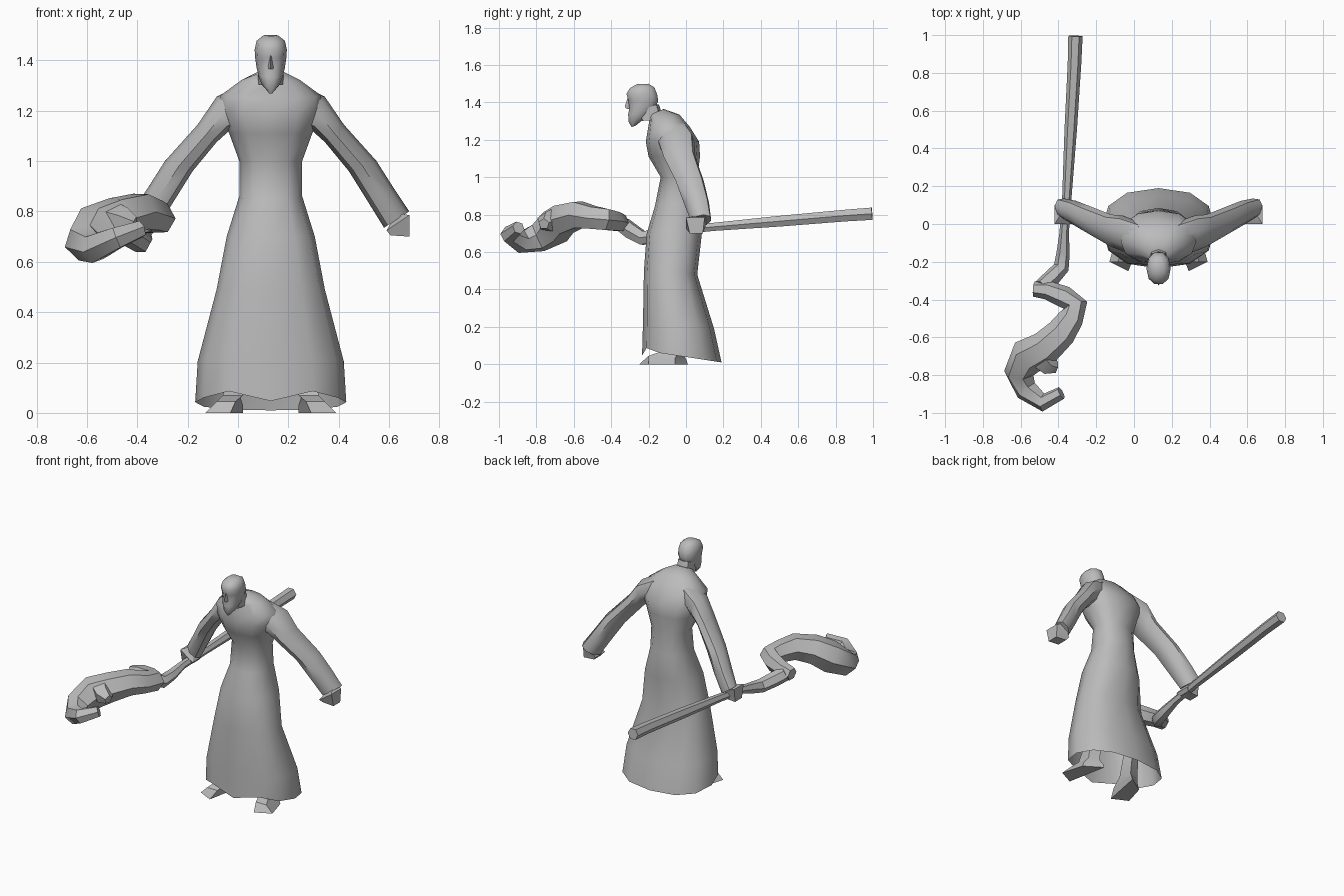
import bpy, bmesh, math
from mathutils import Vector

CX = 0.13  # the figure's own centre line
grey = bpy.data.materials.new("plain grey")
grey.diffuse_color = (0.5, 0.5, 0.5, 1)


def loft(name, rings, cap_start=True, cap_end=True, angle=50):
    """Skin a list of equal-length point rings."""
    bm = bmesh.new()
    loops = [[bm.verts.new(p) for p in r] for r in rings]
    n = len(loops[0])
    for a, b in zip(loops, loops[1:]):
        for i in range(n):
            j = (i + 1) % n
            bm.faces.new((a[i], a[j], b[j], b[i]))
    if cap_start:
        bm.faces.new(loops[0][::-1])
    if cap_end:
        bm.faces.new(loops[-1])
    bmesh.ops.recalc_face_normals(bm, faces=bm.faces)
    me = bpy.data.meshes.new(name)
    bm.to_mesh(me)
    bm.free()
    me.materials.append(grey)
    ob = bpy.data.objects.new(name, me)
    bpy.context.collection.objects.link(ob)
    bpy.context.view_layer.objects.active = ob
    ob.select_set(True)
    bpy.ops.object.shade_smooth_by_angle(angle=math.radians(angle))
    ob.select_set(False)
    return ob


def oval(half, yf, yb, zf, zb, n=12, power=0.85, cx=CX):
    """Tilted oval ring, given its front and back depth and height."""
    pts = []
    for i in range(n):
        a = 2 * math.pi * i / n
        c, s = math.cos(a), math.sin(a)
        x = math.copysign(abs(c) ** power, c)
        t = 0.5 + 0.5 * math.copysign(abs(s) ** power, s)
        pts.append((cx + half * x, yf + (yb - yf) * t, zf + (zb - zf) * t))
    return pts


def tube(name, path, n=6):
    """Skin along (x, y, z, radius) points, rings kept square to the path."""
    pts = [Vector(p[:3]) for p in path]
    rings, side = [], Vector((1, 0, 0))
    for i, p in enumerate(pts):
        d = (pts[min(i + 1, len(pts) - 1)] - pts[max(i - 1, 0)]).normalized()
        side = (side - d * side.dot(d)).normalized()
        up = d.cross(side)
        r = path[i][3]
        rings.append([p + r * (side * math.cos(2 * math.pi * k / n)
                               + up * math.sin(2 * math.pi * k / n)) for k in range(n)])
    return loft(name, rings, angle=45)


def both_sides(name, rings, **kw):
    """Build a part and its mirror image about the body centre."""
    loft("left_" + name, rings, **kw)
    loft("right_" + name, [[(2 * CX - p[0], p[1], p[2]) for p in r] for r in rings], **kw)


# Robe: skirt, waist, chest and collar; the hem stays open
robe = [oval(*r) for r in [
    (0.30, -0.235, 0.19, 0.075, 0.01),
    (0.29, -0.23, 0.15, 0.22, 0.19),
    (0.215, -0.225, 0.06, 0.50, 0.48),
    (0.175, -0.21, 0.085, 0.70, 0.70),
    (0.125, -0.165, 0.08, 0.85, 0.87),
    (0.125, -0.135, 0.06, 1.00, 1.00),
    (0.165, -0.20, 0.075, 1.11, 1.11),
    (0.20, -0.215, 0.07, 1.19, 1.19),
    (0.20, -0.205, 0.02, 1.25, 1.27),
    (0.115, -0.195, -0.035, 1.31, 1.335),
    (0.05, -0.20, -0.12, 1.33, 1.365)]]
# Wavy front hem
robe[0] = [(x, y, z + (0.015 if y < -0.1 and 0.05 < abs(x - CX) < 0.25 else
                       -0.028 if y < -0.1 and abs(x - CX) < 0.05 else 0))
           for x, y, z in robe[0]]
loft("robe", robe, cap_start=False)

# Sleeves: upper edge, lower edge (x, z), centre depth and half depth
sleeve = []
for (xu, zu), (xl, zl), y, depth in [
        ((0.24, 1.31), (0.22, 1.13), -0.08, 0.09),
        ((0.345, 1.255), (0.295, 1.12), -0.05, 0.095),
        ((0.42, 1.145), (0.345, 1.075), -0.035, 0.085),
        ((0.55, 1.00), (0.44, 0.96), 0.02, 0.075),
        ((0.62, 0.89), (0.515, 0.84), 0.055, 0.068),
        ((0.68, 0.80), (0.58, 0.735), 0.08, 0.055)]:
    ring = []
    for k in range(8):
        a = 2 * math.pi * k / 8
        t = 0.5 + 0.5 * math.cos(a)
        ring.append((xl + (xu - xl) * t, y + depth * math.sin(a) + 0.03 * (t - 0.5),
                     zl + (zu - zl) * t))
    sleeve.append(ring)
both_sides("sleeve", sleeve)

# Hands: blunt wedges at the cuffs
hand = []
for x0, z0, x1, z1, y0, y1 in [(0.61, 0.76, 0.655, 0.79, 0.04, 0.11),
                               (0.59, 0.725, 0.68, 0.785, 0.00, 0.10),
                               (0.605, 0.705, 0.68, 0.70, 0.02, 0.09)]:
    hand.append([(x0, y0, z0), (x1, y0, z1), (x1, y1, z1), (x0, y1, z0)])
both_sides("hand", hand, angle=30)

# Feet: ankle inside the robe, sole turned outwards
foot = [[(CX + a, b, c) for a, b, c in r] for r in [
    [(0.10, -0.06, 0.20), (0.17, -0.09, 0.20), (0.18, -0.02, 0.20), (0.12, 0.00, 0.20)],
    [(0.11, -0.11, 0.07), (0.19, -0.13, 0.07), (0.19, -0.04, 0.06), (0.12, -0.02, 0.06)],
    [(0.14, -0.20, 0.045), (0.215, -0.20, 0.045), (0.21, -0.06, 0.03), (0.11, 0.00, 0.03)],
    [(0.16, -0.25, 0.0), (0.26, -0.20, 0.0), (0.22, -0.06, 0.0), (0.11, 0.01, 0.0)]]]
both_sides("foot", foot, angle=30)

# Neck
loft("neck", [oval(0.05, -0.25, -0.12, 1.30, 1.31, 8), oval(0.05, -0.25, -0.145, 1.37, 1.39, 8)])

# Head with a pointed beard
loft("head", [oval(*r, 10, 0.9) for r in [
    (0.008, -0.292, -0.27, 1.268, 1.275),
    (0.035, -0.308, -0.225, 1.295, 1.31),
    (0.048, -0.312, -0.19, 1.335, 1.335),
    (0.056, -0.306, -0.16, 1.37, 1.37),
    (0.062, -0.312, -0.145, 1.41, 1.41),
    (0.064, -0.322, -0.15, 1.445, 1.44),
    (0.056, -0.305, -0.165, 1.475, 1.48),
    (0.03, -0.265, -0.20, 1.497, 1.50)]])
# Nose
loft("nose", [[(CX - w, -0.295, z), (CX + w, -0.295, z), (CX, y, z)] for w, y, z in
              [(0.014, -0.315, 1.365), (0.014, -0.328, 1.375), (0.007, -0.314, 1.42)]])

# Staff shaft, held level, then its gnarled hooked head
tube("staff_shaft", [
    (-0.31, 0.995, 0.805, 0.038), (-0.315, 0.85, 0.795, 0.036), (-0.335, 0.50, 0.765, 0.033),
    (-0.355, 0.15, 0.735, 0.025), (-0.37, -0.05, 0.715, 0.025), (-0.375, -0.15, 0.69, 0.035),
    (-0.385, -0.23, 0.675, 0.042), (-0.44, -0.29, 0.71, 0.046), (-0.49, -0.335, 0.745, 0.045)])
tube("staff_head", [
    (-0.53, -0.345, 0.745, 0.04), (-0.46, -0.35, 0.755, 0.05), (-0.37, -0.385, 0.765, 0.058),
    (-0.31, -0.43, 0.775, 0.065), (-0.335, -0.50, 0.785, 0.068), (-0.385, -0.575, 0.80, 0.08),
    (-0.47, -0.655, 0.775, 0.09), (-0.56, -0.70, 0.735, 0.10), (-0.61, -0.79, 0.675, 0.08),
    (-0.57, -0.88, 0.655, 0.062), (-0.48, -0.945, 0.695, 0.048), (-0.385, -0.895, 0.73, 0.035)])
# Broken spur on the inside of the hook
tube("staff_spur", [(-0.50, -0.70, 0.77, 0.07), (-0.45, -0.75, 0.76, 0.055),
                    (-0.41, -0.76, 0.75, 0.03)], 5)
